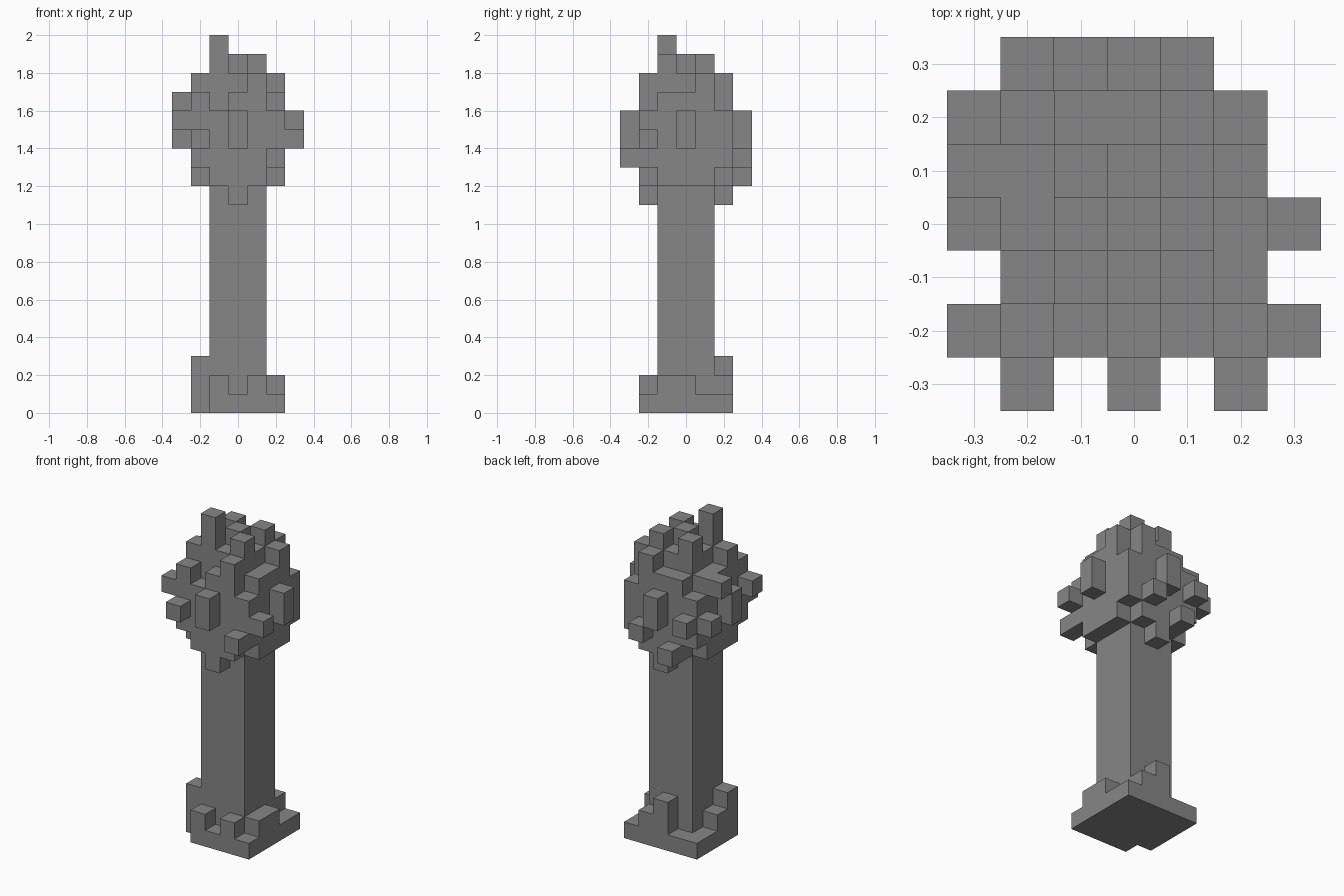
import bpy
import bmesh
from mathutils import Vector

U = 0.1  # edge length of one block

cube = bpy.data.objects.get("Cube")
if cube:
    bpy.data.objects.remove(cube, do_unlink=True)

grey = bpy.data.materials.new("stone_grey")
grey.use_nodes = True
COLOUR = (0.24, 0.24, 0.24, 1)
grey.diffuse_color = COLOUR
grey.node_tree.nodes["Principled BSDF"].inputs["Base Color"].default_value = COLOUR


def stack(x, y, bottom, top):
    """Cells of one upright column of blocks."""
    return {(x, y, z) for z in range(bottom, top)}


def columns(rows, bottom):
    """Cells from rows of column tops, back row first, left to right in x."""
    cells = set()
    for r, row in enumerate(rows):
        for c, top in enumerate(row):
            x, y = c - 2, 2 - r
            cells |= stack(x, y, bottom(x, y), top)
    return cells


def build(name, cells, solid):
    """Skin the cells, leaving out faces hidden against other blocks."""
    bm = bmesh.new()
    verts = {}
    for cell in sorted(cells):
        for axis in range(3):
            for sign in (-1, 1):
                n = Vector((0, 0, 0))
                n[axis] = sign
                if tuple(int(a + b) for a, b in zip(cell, n)) in solid:
                    continue
                u = Vector((0, 0, 0))
                u[(axis + 1) % 3] = 0.5
                v = n.cross(u)
                mid = Vector(cell) + Vector((0, 0, 0.5)) + n * 0.5
                loop = []
                for p in (mid - u - v, mid + u - v, mid + u + v, mid - u + v):
                    key = tuple(round(k * 2) for k in p)
                    if key not in verts:
                        verts[key] = bm.verts.new(p * U)
                    loop.append(verts[key])
                bm.faces.new(loop)
    mesh = bpy.data.meshes.new(name)
    bm.to_mesh(mesh)
    bm.free()
    mesh.materials.append(grey)
    obj = bpy.data.objects.new(name, mesh)
    bpy.context.collection.objects.link(obj)


# Trunk: a plain square shaft
trunk = set()
for x in (-1, 0, 1):
    for y in (-1, 0, 1):
        trunk |= stack(x, y, 0, 12)

# Roots: uneven slab around the foot, one corner missing
roots = columns([
    (1, 1, 3, 2, 1),
    (1, 1, 1, 1, 1),
    (2, 1, 1, 1, 2),
    (3, 1, 1, 1, 2),
    (0, 2, 1, 2, 1),
], lambda x, y: 0) - trunk

# Crown: rounded mass with a ragged top
crown = columns([
    (16, 17, 17, 18, 16),
    (17, 19, 18, 19, 18),
    (17, 18, 19, 18, 17),
    (18, 20, 18, 19, 17),
    (17, 16, 17, 18, 16),
], lambda x, y: 13 if abs(x) + abs(y) == 4 else 12)

# Twigs: blocks sticking out of the crown (x, y, bottom, top)
twigs = set()
for twig in [
    (0, -3, 14, 16), (-2, -3, 14, 15), (2, -3, 13, 14), (0, -2, 11, 12),
    (0, 3, 14, 16), (-2, 3, 14, 15), (1, 3, 13, 14), (-1, 3, 12, 13),
    (0, 2, 11, 12), (3, 0, 14, 16), (3, -2, 14, 15),
    (-3, 0, 14, 16), (-3, 2, 14, 15), (-3, 1, 16, 17), (-3, -2, 15, 16),
]:
    twigs |= stack(*twig)

solid = trunk | roots | crown | twigs
for name, cells in (("trunk", trunk), ("roots", roots), ("crown", crown), ("twigs", twigs)):
    build(name, cells, solid)
